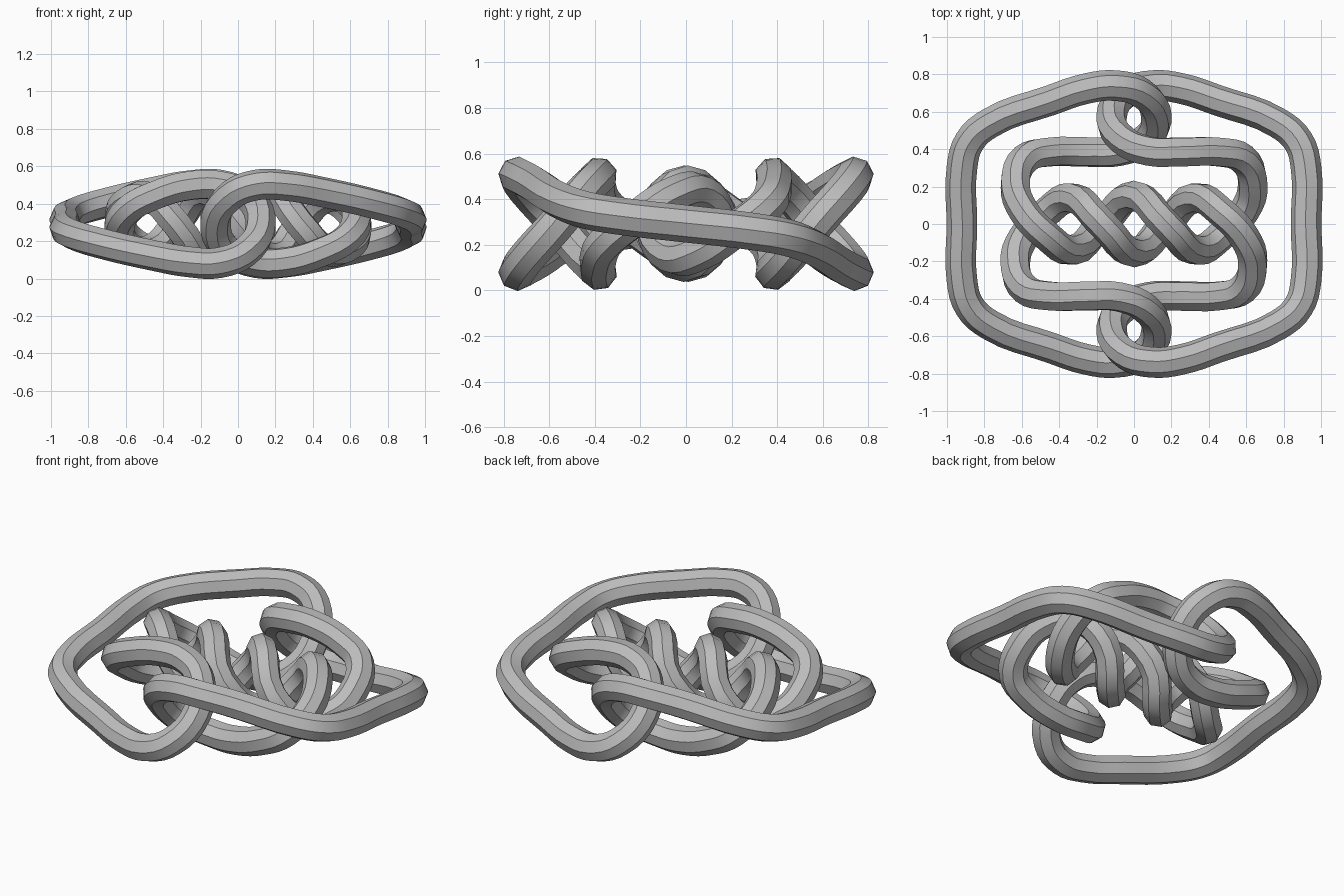
import bpy

TUBE_RADIUS = 0.082
MID_HEIGHT = 0.2925

cube = bpy.data.objects.get("Cube")
if cube:
    bpy.data.objects.remove(cube, do_unlink=True)

# Single flat grey
grey = bpy.data.materials.new("plain_grey")
grey.use_nodes = True
colour = (0.5, 0.5, 0.5, 1)
grey.diffuse_color = colour
grey.node_tree.nodes["Principled BSDF"].inputs["Base Color"].default_value = colour

# One quarter of the rope's path, heights measured from the middle plane
quarter = [
    (0.92, 0, 0), (0.92, 0.3, -0.035), (0.88, 0.44, -0.06), (0.77, 0.54, -0.095),
    (0.45, 0.66, -0.17), (0.25, 0.725, -0.205), (0.1, 0.74, -0.208),
    (-0.04, 0.7, -0.15), (-0.12, 0.575, -0.01), (-0.06, 0.45, 0.14),
    (0.08, 0.39, 0.2), (0.25, 0.385, 0.205), (0.45, 0.385, 0.15),
    (0.58, 0.35, 0.08), (0.635, 0.21, -0.03), (0.59, 0.07, -0.12),
    (0.47, -0.06, -0.14), (0.33, -0.14, 0), (0.17, 0, 0.175), (0, 0.15, 0),
]


def turn_y(p):
    return (-p[0], p[1], -p[2])


def turn_z(p):
    return (-p[0], -p[1], p[2])


# Half turns about y and z complete the closed loop
half = quarter + [turn_y(p) for p in reversed(quarter[1:-1])]
path = half + [turn_z(p) for p in half]

curve = bpy.data.curves.new("knotted_rope", "CURVE")
curve.dimensions = "3D"
curve.twist_mode = "MINIMUM"
curve.resolution_u = 4
curve.bevel_depth = TUBE_RADIUS
curve.bevel_resolution = 2
spline = curve.splines.new("BEZIER")
spline.bezier_points.add(len(path) - 1)
for point, (x, y, z) in zip(spline.bezier_points, path):
    point.co = (x, y, z + MID_HEIGHT)
    point.handle_left_type = point.handle_right_type = "AUTO"
spline.use_cyclic_u = True
curve.materials.append(grey)

# Swept tube turned into a mesh with crisp lengthwise edges
rope = bpy.data.objects.new("knotted_rope", curve)
bpy.context.collection.objects.link(rope)
bpy.ops.object.select_all(action="DESELECT")
rope.select_set(True)
bpy.context.view_layer.objects.active = rope
bpy.ops.object.convert(target="MESH")
bpy.ops.object.shade_smooth_by_angle()
